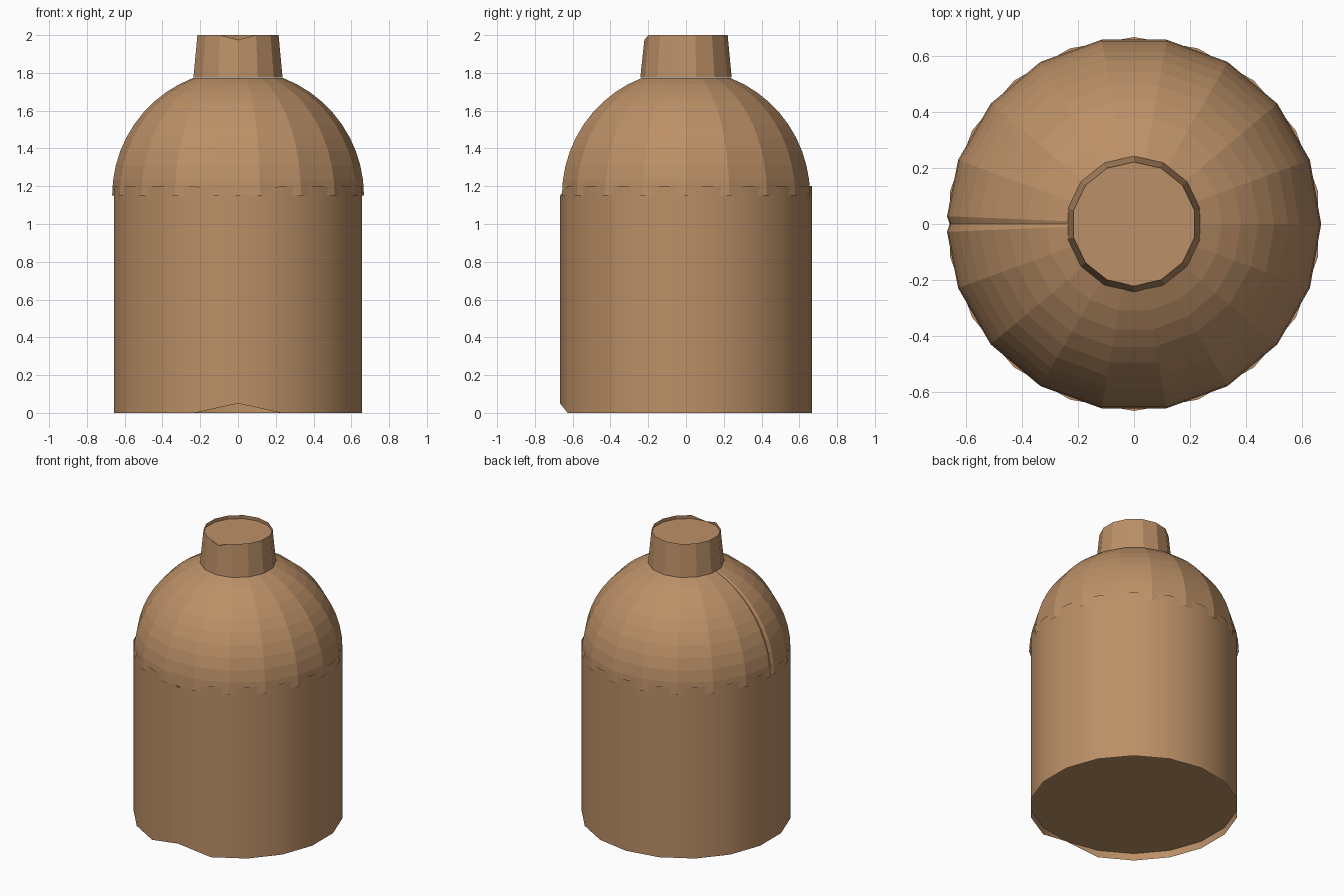
import bpy, bmesh, math

if "Cube" in bpy.data.objects:
    bpy.data.objects.remove(bpy.data.objects["Cube"])

R = 0.667          # body and dome radius
NECK_Z = 1.775     # where the dome meets the neck

clay = bpy.data.materials.new("clay_brown")
clay.diffuse_color = (0.50, 0.278, 0.135, 1)
clay.use_nodes = True
clay.node_tree.nodes["Principled BSDF"].inputs["Base Color"].default_value = clay.diffuse_color


def make(name, bm):
    mesh = bpy.data.meshes.new(name)
    bm.to_mesh(mesh)
    bm.free()
    obj = bpy.data.objects.new(name, mesh)
    mesh.materials.append(clay)
    bpy.context.collection.objects.link(obj)
    return obj


def ring(bm, angles, r, z):
    """Closed ring of vertices; r and z may depend on the vertex index."""
    return [bm.verts.new((r(i) * math.cos(a), r(i) * math.sin(a), z(i)))
            for i, a in enumerate(angles)]


def bridge(bm, low, high):
    n = len(low)
    for i in range(n):
        j = (i + 1) % n
        bm.faces.new((low[i], low[j], high[j], high[i]))


def around(n):
    """n even angles, the first one at the front (-y)."""
    return [-math.pi / 2 + math.tau * i / n for i in range(n)]


def tube(name, sides, r0, z0, r1, z1, front0, front1, cap_r, cap_z, cap_up):
    """Open tube with a notched front vertex and one recessed end cap."""
    bm = bmesh.new()
    angles = around(sides)
    low = ring(bm, angles, lambda i: r0, lambda i: front0 if i == 0 else z0)
    high = ring(bm, angles, lambda i: r1, lambda i: front1 if i == 0 else z1)
    bridge(bm, low, high)
    cap = ring(bm, angles, lambda i: cap_r, lambda i: cap_z)
    bm.faces.new(cap if cap_up else cap[::-1])
    return make(name, bm)


# Body: straight wall with a recessed base
body = tube("body", 18, R, 0, R, 1.2, 0.05, 1.15, R - 0.001, 0.05, False)

# Neck: slight taper with a recessed top
neck = tube("neck", 14, 0.242, NECK_Z, 0.2205, 2.0, NECK_Z, 1.975,
            0.222, 1.975, True)

# Dome: hemisphere cut off at the neck, with a thin seam on the left
seam = math.radians(2.4)
angles = [math.pi + seam] + [math.pi + math.radians(20 * i) for i in range(1, 18)]
angles += [3 * math.pi - seam, 3 * math.pi]
last = len(angles) - 1
bm = bmesh.new()
top = math.acos(0.24 / R)
rings = []
for k in range(11):
    t = top * k / 10
    radius = R * math.cos(t)
    rings.append(ring(bm, angles,
                      lambda i: radius - (0.01 if i == last else 0),
                      lambda i: 1.15 + R * math.sin(t)))
for low, high in zip(rings, rings[1:]):
    bridge(bm, low, high)
bm.faces.new(rings[-1])
dome = make("dome", bm)

# Soft shading on the body wall only
bpy.context.view_layer.objects.active = body
body.select_set(True)
bpy.ops.object.shade_smooth_by_angle(angle=math.radians(30))
